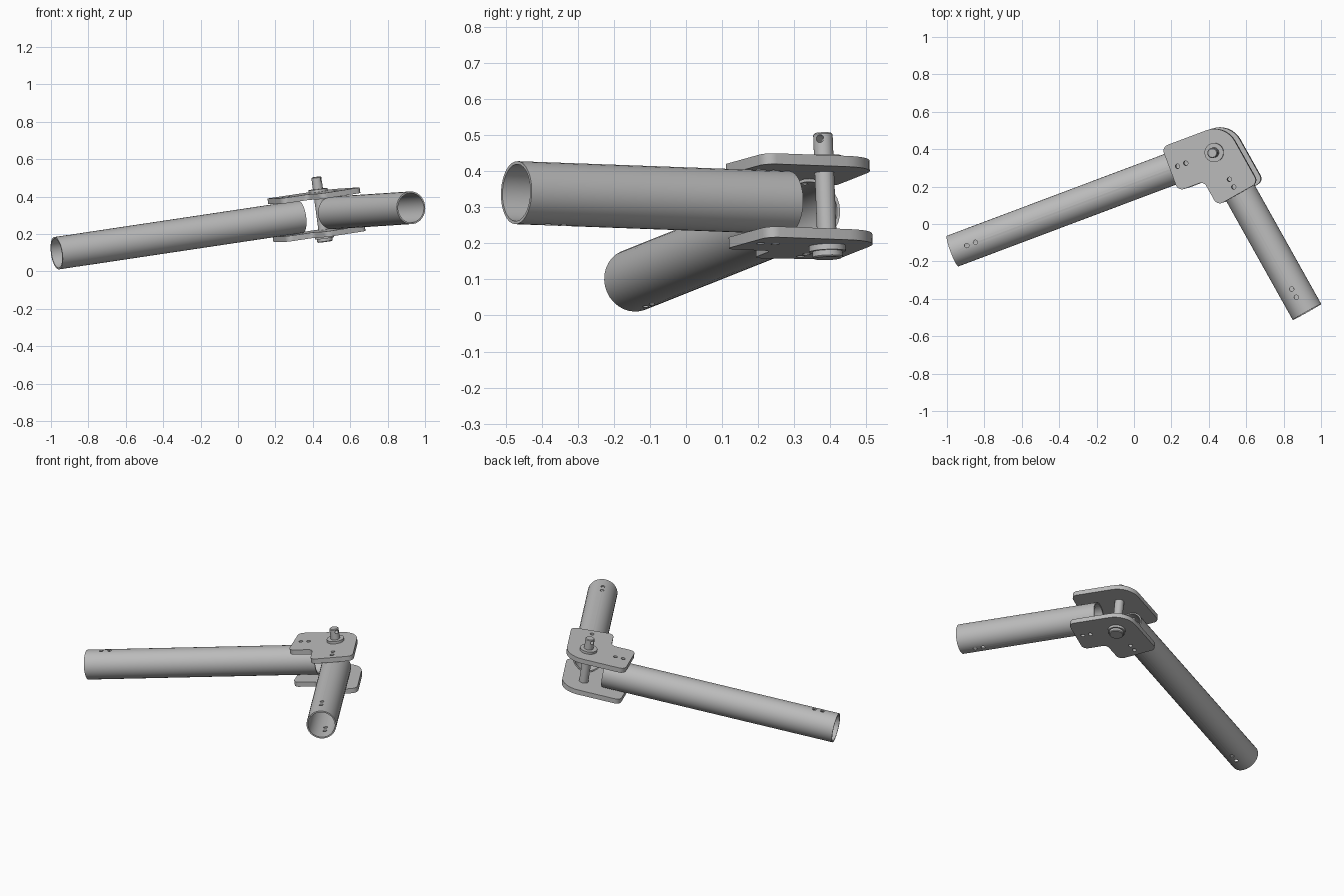
import bpy, bmesh, math
from mathutils import Matrix, Vector

if "Cube" in bpy.data.objects:
    bpy.data.objects.remove(bpy.data.objects["Cube"])

steel = bpy.data.materials.new("grey steel")
steel.use_nodes = True
GREY = (0.5, 0.5, 0.5, 1)
steel.diffuse_color = GREY
steel.node_tree.nodes["Principled BSDF"].inputs["Base Color"].default_value = GREY

# Hinge frame: x runs along the long tube toward the pin, z along the pin
x_axis = Vector((1, 0.376, 0.15)).normalized()
z_axis = Vector((-0.135, -0.039, 1)).normalized()
y_axis = z_axis.cross(x_axis).normalized()
x_axis = y_axis.cross(z_axis)
HINGE = Matrix.Translation((0.445, 0.387, 0.309)) @ Matrix((x_axis, y_axis, z_axis)).transposed().to_4x4()

LONG_ANGLE, SHORT_ANGLE = math.pi, math.radians(-81.2)
TUBE_R, BORE_R, HOLE_R = 0.0875, 0.079, 0.012
PLATE_T, HALF_W, ARM = 0.03, 0.126, 0.256
PIN_R = 0.027
INNER_HOLES = (0.165, 0.212)


def finish(name, bm, matrix=HINGE):
    bmesh.ops.remove_doubles(bm, verts=bm.verts, dist=1e-5)
    bmesh.ops.recalc_face_normals(bm, faces=bm.faces)
    mesh = bpy.data.meshes.new(name)
    bm.to_mesh(mesh)
    bm.free()
    mesh.materials.append(steel)
    obj = bpy.data.objects.new(name, mesh)
    obj.matrix_world = matrix
    bpy.context.collection.objects.link(obj)
    return obj


def lathe(name, profile, matrix=HINGE, closed=False, steps=32):
    """Revolve (radius, height) points around z."""
    bm = bmesh.new()
    verts = [bm.verts.new((r, 0, h)) for r, h in profile]
    pairs = list(zip(verts, verts[1:])) + ([(verts[-1], verts[0])] if closed else [])
    edges = [bm.edges.new(p) for p in pairs]
    bmesh.ops.spin(bm, geom=verts + edges, cent=(0, 0, 0), axis=(0, 0, 1),
                   angle=2 * math.pi, steps=steps)
    return finish(name, bm, matrix)


def drill(obj, matrices, radius):
    """Cut a round hole along the z axis of each matrix."""
    bm = bmesh.new()
    for m in matrices:
        bmesh.ops.create_cone(bm, cap_ends=True, segments=16, radius1=radius,
                              radius2=radius, depth=0.5, matrix=m)
    cutter = finish("hole_cutter", bm)
    cutter.hide_render = True
    mod = obj.modifiers.new("holes", "BOOLEAN")
    mod.operation, mod.solver, mod.object = "DIFFERENCE", "EXACT", cutter
    bpy.context.view_layer.update()
    deps = bpy.context.evaluated_depsgraph_get()
    obj.data = bpy.data.meshes.new_from_object(obj.evaluated_get(deps))
    obj.modifiers.clear()
    bpy.data.objects.remove(cutter)


def along(angle, distance):
    return Vector((math.cos(angle), math.sin(angle), 0)) * distance


def holes_at(angle, distances):
    return [Matrix.Translation(along(angle, d)) for d in distances]


def smooth(obj):
    bpy.ops.object.select_all(action="DESELECT")
    obj.select_set(True)
    bpy.context.view_layer.objects.active = obj
    bpy.ops.object.shade_smooth_by_angle(angle=math.radians(30))


def fillet(corners, steps=8):
    """Round each (point, radius) corner of a closed outline."""
    out = []
    for i, (p, r) in enumerate(corners):
        a = (corners[i - 1][0] - p).normalized()
        b = (corners[(i + 1) % len(corners)][0] - p).normalized()
        half = a.angle(b) / 2
        centre = p + (a + b).normalized() * (r / math.sin(half))
        start = p + a * (r / math.tan(half)) - centre
        end = p + b * (r / math.tan(half)) - centre
        sweep = math.pi - 2 * half
        for k in range(steps + 1):
            t = sweep * k / steps
            out.append(centre + (start * math.sin(sweep - t) + end * math.sin(t)) / math.sin(sweep))
    return out


# Tubes, drilled near both ends
for name, angle, length in (("long_tube", LONG_ANGLE, 1.526), ("short_tube", SHORT_ANGLE, 0.983)):
    turn = Matrix.Rotation(angle, 4, "Z") @ Matrix.Rotation(math.pi / 2, 4, "Y")
    ring = [(BORE_R, 0.12), (TUBE_R, 0.12), (TUBE_R, length), (BORE_R, length)]
    tube = lathe(name, ring, HINGE, closed=True)
    tube.data.transform(turn)
    drill(tube, holes_at(angle, INNER_HOLES + (length - 0.144, length - 0.094)), HOLE_R)
    smooth(tube)

# Bent plate outline: two arms of equal width meeting around the pin
long_dir, short_dir = along(LONG_ANGLE, 1), along(SHORT_ANGLE, 1)
long_side, short_side = Vector((0, HALF_W, 0)), along(SHORT_ANGLE + math.pi / 2, HALF_W)
knee = -(long_dir + short_dir) * HALF_W / math.sin(LONG_ANGLE - SHORT_ANGLE)
if knee.dot(long_dir + short_dir) > 0:
    knee = -knee
outline = fillet([
    (knee, HALF_W),
    (long_dir * ARM + long_side, 0.035),
    (long_dir * ARM - long_side, 0.035),
    (-knee, 0.03),
    (short_dir * ARM - short_side, 0.035),
    (short_dir * ARM + short_side, 0.035),
])

# Upper and lower hinge plates
for name, base in (("upper_plate", TUBE_R), ("lower_plate", -TUBE_R - PLATE_T)):
    bm = bmesh.new()
    face = bm.faces.new([bm.verts.new(p + Vector((0, 0, base))) for p in outline])
    top = bmesh.ops.extrude_face_region(bm, geom=[face])["geom"]
    bmesh.ops.translate(bm, vec=(0, 0, PLATE_T),
                        verts=[v for v in top if isinstance(v, bmesh.types.BMVert)])
    plate = finish(name, bm)
    drill(plate, holes_at(LONG_ANGLE, INNER_HOLES) + holes_at(SHORT_ANGLE, INNER_HOLES), HOLE_R)
    drill(plate, [Matrix()], PIN_R)
    smooth(plate)

# Hinge pin with head and a cross hole near its tip
pin = lathe("hinge_pin", [(0, -0.152), (0.038, -0.152), (0.042, -0.148), (0.042, -0.133),
                          (PIN_R, -0.133), (PIN_R, 0.194), (PIN_R - 0.004, 0.198), (0, 0.198)])
cross = (Matrix.Translation((0, 0, 0.18)) @ Matrix.Rotation(SHORT_ANGLE / 2, 4, "Z")
         @ Matrix.Rotation(math.pi / 2, 4, "Y"))
drill(pin, [cross], 0.011)
smooth(pin)

# Washers outside each plate
outer = TUBE_R + PLATE_T
for name, low, high in (("upper_washer", outer, outer + 0.015), ("lower_washer", -outer - 0.016, -outer)):
    smooth(lathe(name, [(PIN_R, low), (0.051, low), (0.051, high), (PIN_R, high)], closed=True))
